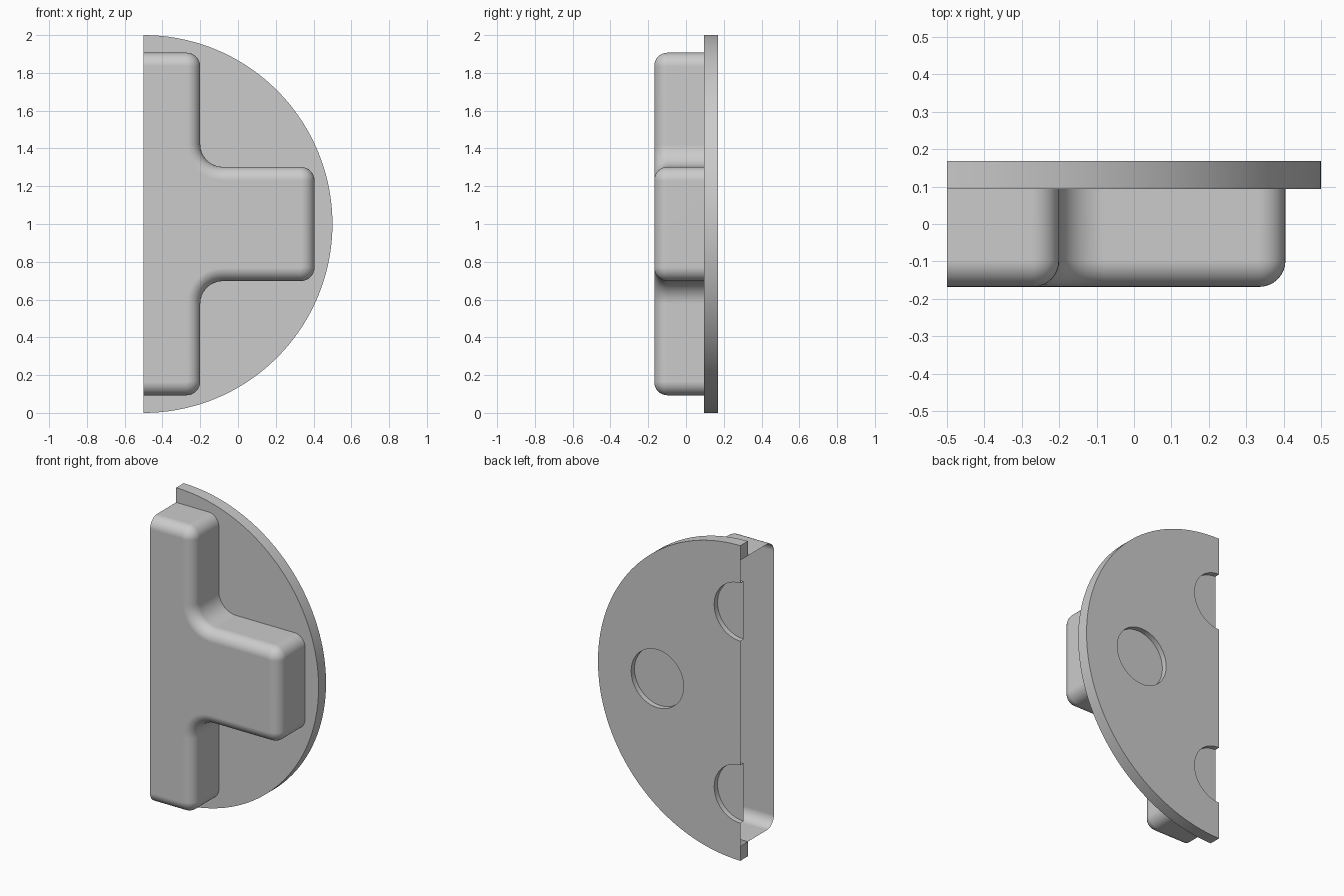
import bpy, bmesh
from math import pi, sin, cos
from mathutils import Vector

if "Cube" in bpy.data.objects:
    bpy.data.objects.remove(bpy.data.objects["Cube"])

CUT, MID = -0.5, 1.0                    # open side plane (x) and middle height (z)
FRONT, SEAT, FLOOR, BACK = -0.168, 0.094, 0.135, 0.169   # y levels


def arc(cx, cz, r, a0, a1, n):
    return [(cx + r * cos(a0 + (a1 - a0) * i / n), cz + r * sin(a0 + (a1 - a0) * i / n))
            for i in range(n + 1)]


def tee(d=0.0):
    """Rounded T outline, inset by d, from top to bottom of the open side."""
    top, arm, wall, tip = 0.907 - d, 0.302 - d, -0.2 - d, 0.405 - d
    path = [(CUT, top), (wall, top), (wall, arm), (tip, arm), (tip, 0)]
    radii = [0.073 - d, 0.12 + d, 0.073 - d]
    half = [path[0]]
    for i, r in enumerate(radii):
        a, p, b = (Vector(q) for q in path[i:i + 3])
        u, v = (a - p).normalized(), (b - p).normalized()
        c = p + r * (u + v)
        for k in range(9):
            t = pi / 2 * k / 8
            q = c - r * (cos(t) * v + sin(t) * u)
            half.append((q.x, q.y))
    full = half + [(x, -z) for x, z in reversed(half)]
    return [(x, z + MID) for x, z in full]


def ring(bm, pts, y):
    return [bm.verts.new((x, y, z)) for x, z in pts]


def bridge(bm, a, b, closed=False):
    for i in range(len(a) - (0 if closed else 1)):
        j = (i + 1) % len(a)
        bm.faces.new((a[i], a[j], b[j], b[i]))


def finish(bm, name):
    bmesh.ops.remove_doubles(bm, verts=bm.verts[:], dist=1e-5)
    bmesh.ops.recalc_face_normals(bm, faces=bm.faces[:])
    me = bpy.data.meshes.new(name)
    bm.to_mesh(me)
    bm.free()
    ob = bpy.data.objects.new(name, me)
    bpy.context.collection.objects.link(ob)
    bpy.ops.object.select_all(action='DESELECT')
    ob.select_set(True)
    bpy.context.view_layer.objects.active = ob
    bpy.ops.object.shade_smooth_by_angle(angle=pi / 6)
    wn = ob.modifiers.new("flat_faces", 'WEIGHTED_NORMAL')
    wn.keep_sharp = True
    return ob


# T-shaped hollow housing with a rounded front edge, open at the cut side
bm = bmesh.new()
R = 0.07
loops = [ring(bm, tee(), SEAT)]
for k in range(9):
    t = pi / 2 * k / 8
    loops.append(ring(bm, tee(R * (1 - cos(t))), FRONT + R * (1 - sin(t))))
for a, b in zip(loops, loops[1:]):
    bridge(bm, a, b)
bm.faces.new(loops[-1])
housing = finish(bm, "tee_housing")
# outward faces: front sheet must face -y
if max(housing.data.polygons, key=lambda p: p.area).normal.y > 0:
    housing.data.flip_normals()

# Half-round back plate: front face around the housing, rim, end caps
bm = bmesh.new()
disc = arc(CUT, MID, 1.0, pi / 2, -pi / 2, 72)
outline = tee()
rim_f, rim_b = ring(bm, disc, SEAT), ring(bm, disc, BACK)
bridge(bm, rim_f, rim_b)
inner = ring(bm, outline, SEAT)
bm.faces.new(rim_f + inner[::-1])
ends = {}
for i in (0, -1):
    ends[i] = bm.verts.new((CUT, BACK, outline[i][1]))
    bm.faces.new((rim_f[i], rim_b[i], ends[i], inner[i]))

# Round recesses in the back: two cut in half by the open side, one whole
HOLE, REACH = 0.184, 0.578
low = arc(CUT, MID - REACH, HOLE, -pi / 2, pi / 2, 24)
high = arc(CUT, MID + REACH, HOLE, -pi / 2, pi / 2, 24)
whole = arc(CUT + REACH + 0.005, MID, HOLE, 0, 2 * pi, 48)[:-1]
lips = []
for pts, closed in ((low, False), (high, False), (whole, True)):
    lip, floor = ring(bm, pts, BACK), ring(bm, pts, FLOOR)
    bridge(bm, lip, floor, closed)
    bm.faces.new(floor)
    lips.append(lip)

# Back face filled between the rim and the recess lips
border = rim_b + [ends[-1]] + lips[0] + lips[1] + [ends[0]]
edges = []
for loop in (border, lips[2]):
    for a, b in zip(loop, loop[1:] + loop[:1]):
        edges.append(bm.edges.get((a, b)) or bm.edges.new((a, b)))
bmesh.ops.triangle_fill(bm, edges=edges, use_beauty=True, normal=(0, 1, 0))
finish(bm, "half_round_plate")
